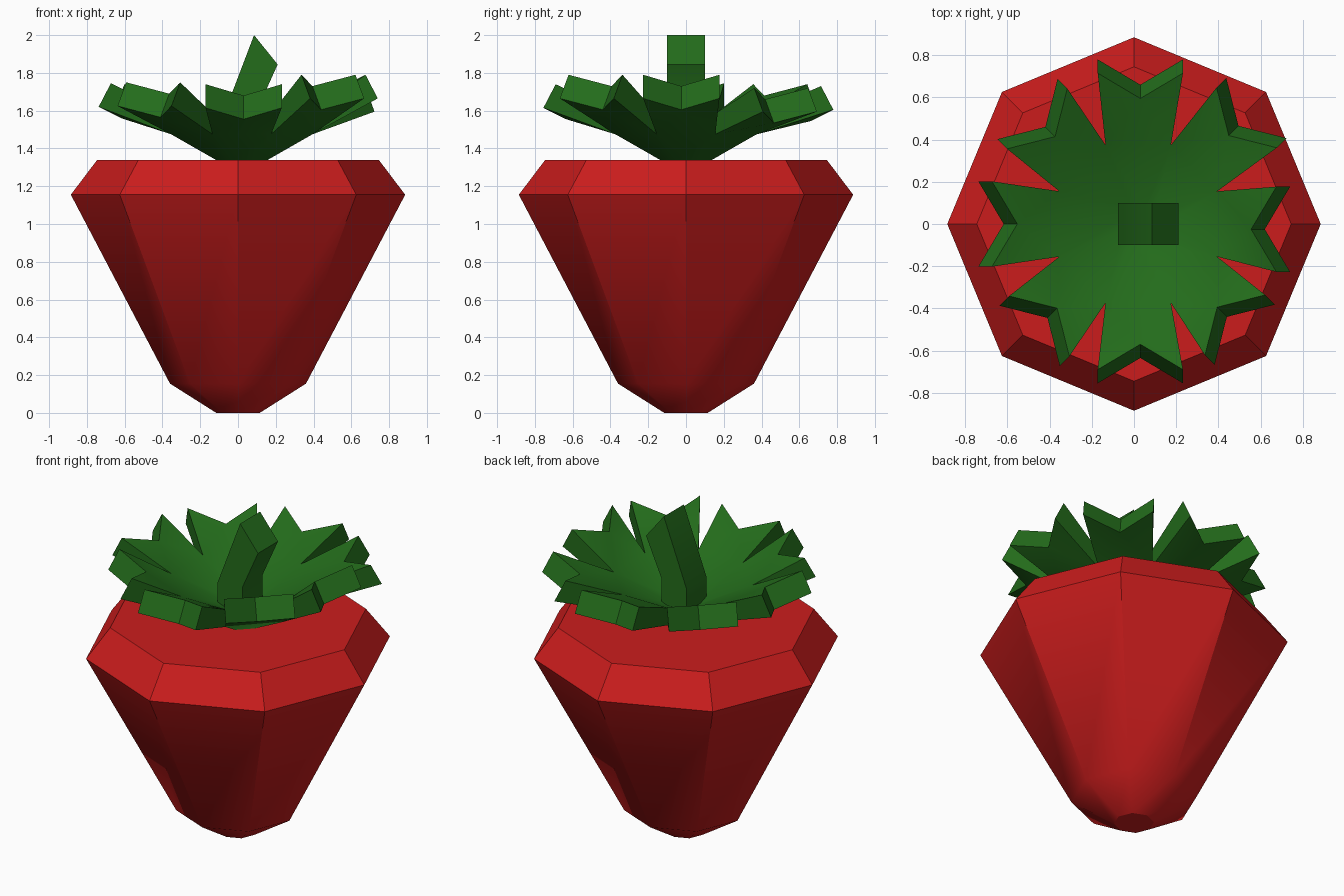
import bpy
from math import sin, cos, radians
from mathutils import Vector

if "Cube" in bpy.data.objects:
    bpy.data.objects.remove(bpy.data.objects["Cube"])


def material(name, rgb):
    m = bpy.data.materials.new(name)
    m.diffuse_color = (*rgb, 1)
    m.use_nodes = True
    m.node_tree.nodes["Principled BSDF"].inputs["Base Color"].default_value = m.diffuse_color
    return m


def make(name, verts, faces, mat):
    me = bpy.data.meshes.new(name)
    me.from_pydata(verts, [], faces)
    me.materials.append(mat)
    ob = bpy.data.objects.new(name, me)
    bpy.context.collection.objects.link(ob)
    bpy.ops.object.select_all(action='DESELECT')
    ob.select_set(True)
    bpy.context.view_layer.objects.active = ob
    bpy.ops.object.mode_set(mode='EDIT')
    bpy.ops.mesh.select_all(action='SELECT')
    bpy.ops.mesh.normals_make_consistent(inside=False)
    bpy.ops.object.mode_set(mode='OBJECT')
    bpy.ops.object.shade_smooth_by_angle(angle=radians(30))
    return ob


def polar(r, deg, z, cx=0.0):
    return (cx + r * cos(radians(deg)), r * sin(radians(deg)), z)


red = material("berry_red", (0.6, 0.012, 0.012))
green = material("leaf_green", (0.017, 0.15, 0.011))

# Berry body: eight-sided stacked rings
N = 8
rings = [(0.115, 0), (0.36, 0.155), (0.885, 1.155), (0.745, 1.34)]
verts = [polar(r, 45 * i, z) for r, z in rings for i in range(N)]
faces = [(k * N + i, k * N + (i + 1) % N, (k + 1) * N + (i + 1) % N, (k + 1) * N + i)
         for k in range(len(rings) - 1) for i in range(N)]
faces += [tuple(range(N))[::-1], tuple(range(3 * N, 4 * N))]
make("berry", verts, faces, red)

# Leaf crown: eight forked leaves; lower tip centre x, y and upper tip height
tips = [(0.74, -0.025, 1.79), (0.58, 0.55, 1.72), (0.03, 0.78, 1.73), (-0.505, 0.545, 1.74),
        (-0.738, 0.0, 1.745), (-0.495, -0.53, 1.75), (0.03, -0.755, 1.74), (0.525, -0.525, 1.79)]
CX = 0.02
verts = []
for top in (False, True):
    for k, (x, y, zt) in enumerate(tips):
        a = 45 * k
        out = Vector((cos(radians(a)), sin(radians(a)), 0))
        side = Vector((-out.y, out.x, 0))
        tip = Vector((x, y, zt - 0.125))
        if top:
            tip += Vector((0, 0, 0.125)) - 0.065 * out
        hub = polar(0.08, a - 22.5, 1.43, CX) if top else polar(0.14, a - 22.5, 1.335, CX)
        valley = polar(0.405, a - 22.5, 1.585 if top else 1.475, CX)
        notch = tip - 0.12 * out - Vector((0, 0, 0.06))
        verts += [hub, valley, tip - 0.202 * side, notch, tip + 0.202 * side]
H = 5 * N
faces = []
for k in range(N):
    b, n = 5 * k, 5 * ((k + 1) % N)
    for o in (0, H):
        h0, v0, t0, nt, t1 = (b + o + j for j in range(5))
        h1, v1 = n + o, n + o + 1
        faces += [(h0, v0, v1, h1), (v0, t0, nt), (v0, nt, v1), (v1, nt, t1)]
    rim = [b + 1, b + 2, b + 3, b + 4, n + 1]
    faces += [(p, q, q + H, p + H) for p, q in zip(rim, rim[1:])]
faces += [tuple(5 * k + o for k in range(N)) for o in (0, H)]
make("leaf_crown", verts, faces, green)

# Stem: bent square stalk, side profile extruded along y
prof = [(-0.075, 1.36), (0.1, 1.36), (0.1, 1.6), (0.21, 1.845), (0.085, 2.0), (-0.075, 1.58)]
n = len(prof)
verts = [(x, y, z) for y in (-0.1, 0.1) for x, z in prof]
faces = [(i, (i + 1) % n, (i + 1) % n + n, i + n) for i in range(n)]
for o in (0, n):
    faces += [(o, o + 1, o + 2, o + 5), (o + 2, o + 3, o + 4, o + 5)]
make("stem", verts, faces, green)
